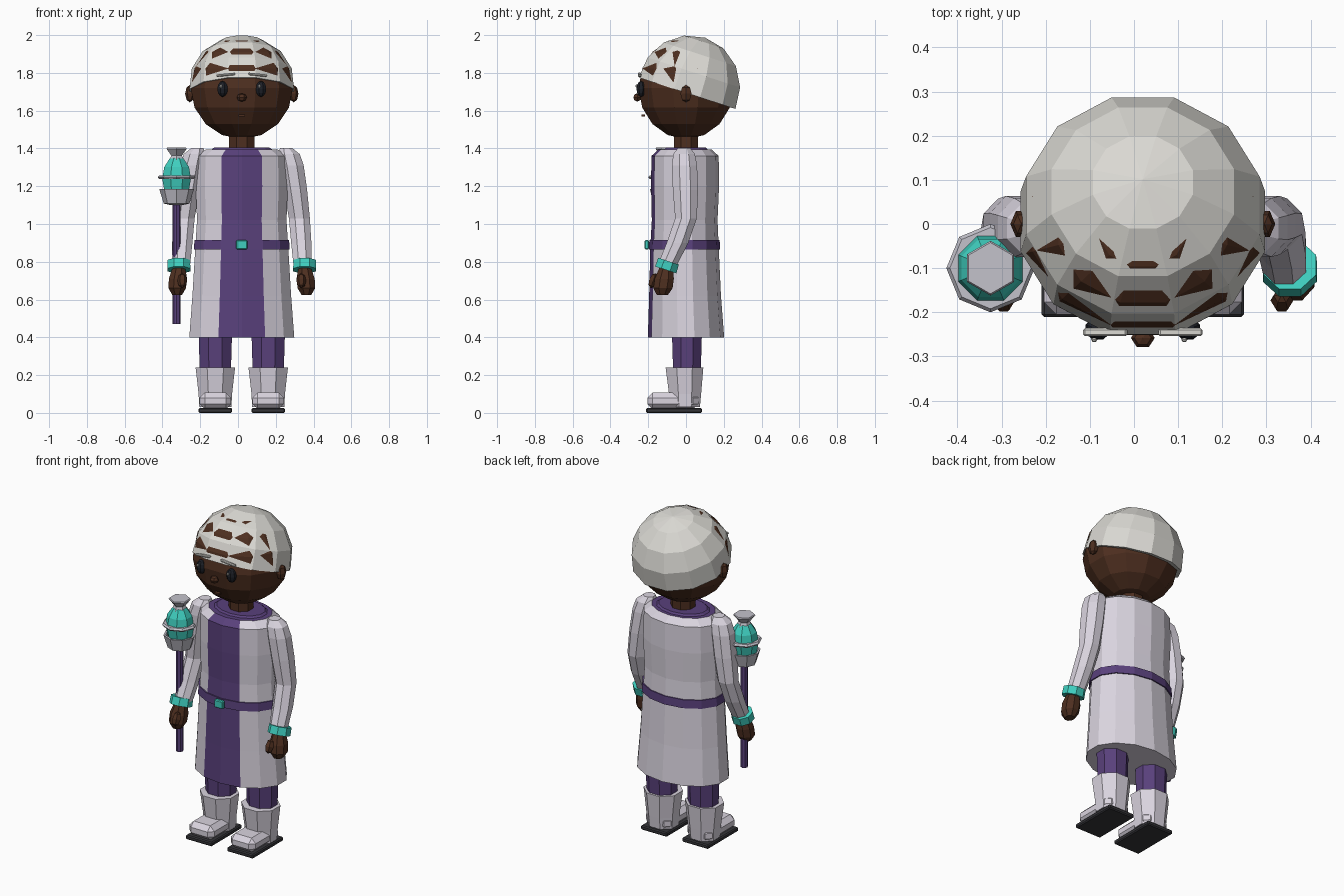
import bpy, bmesh
from math import sin, cos, pi, radians
from mathutils import Matrix, Vector

if "Cube" in bpy.data.objects:
    bpy.data.objects.remove(bpy.data.objects["Cube"])

CX = 0.02  # body centre line


def mat(name, r, g, b):
    m = bpy.data.materials.new(name)
    m.diffuse_color = (r, g, b, 1)
    m.use_nodes = True
    m.node_tree.nodes["Principled BSDF"].inputs["Base Color"].default_value = m.diffuse_color
    return m


SKIN = mat("skin", 0.075, 0.028, 0.014)
HAIR = mat("hair", 0.70, 0.69, 0.65)
CLOTH = mat("white_cloth", 0.70, 0.66, 0.74)
PURPLE = mat("purple", 0.10, 0.052, 0.20)
TEAL = mat("teal", 0.05, 0.62, 0.52)
DARK = mat("dark", 0.035, 0.035, 0.04)
EYE = mat("eye", 0.012, 0.014, 0.02)
SILVER = mat("silver", 0.55, 0.54, 0.60)


def loft(name, rings, n, mats, off=0.5, pick=None, caps=True, xf=None):
    """Skin rings (x, y, z, rx, ry); pick(ring, side) chooses the material."""
    bm = bmesh.new()
    loops = []
    for x, y, z, rx, ry in rings:
        angs = [-pi / 2 + (i + off) * 2 * pi / n for i in range(n)]
        loops.append([bm.verts.new((x + rx * cos(a), y + ry * sin(a), z)) for a in angs])
    for k in range(len(loops) - 1):
        a, b = loops[k], loops[k + 1]
        for i in range(n):
            j = (i + 1) % n
            f = bm.faces.new((a[i], a[j], b[j], b[i]))
            f.material_index = pick(k, i) if pick else 0
    if caps:
        bm.faces.new(loops[0][::-1])
        f = bm.faces.new(loops[-1])
        f.material_index = pick(len(loops), 0) if pick else 0
    bmesh.ops.remove_doubles(bm, verts=bm.verts, dist=1e-5)
    if xf:
        bm.transform(xf)
    bmesh.ops.recalc_face_normals(bm, faces=bm.faces)
    me = bpy.data.meshes.new(name)
    bm.to_mesh(me)
    bm.free()
    for m in mats:
        me.materials.append(m)
    ob = bpy.data.objects.new(name, me)
    bpy.context.collection.objects.link(ob)
    return ob


def ball(name, c, r, n, k, m, start=-90, end=90, tilt=0):
    """Ellipsoid, or a cap of one between two latitudes."""
    rings = []
    for i in range(k + 1):
        t = radians(start + (end - start) * i / k)
        w = max(cos(t), 1e-7)
        rings.append((0, 0, r[2] * sin(t), r[0] * w, r[1] * w))
    xf = Matrix.Translation(c) @ Matrix.Rotation(radians(tilt), 4, 'X')
    return loft(name, rings, n, [m], xf=xf, caps=start > -90)


def box(name, c, s, m, bevel=0, ry=0):
    bm = bmesh.new()
    bmesh.ops.create_cube(bm, size=1)
    bm.transform(Matrix.Translation(c) @ Matrix.Rotation(ry, 4, 'Y') @ Matrix.Diagonal((*s, 1)))
    if bevel:
        bmesh.ops.bevel(bm, geom=bm.edges[:], offset=bevel, segments=1, affect='EDGES')
    me = bpy.data.meshes.new(name)
    bm.to_mesh(me)
    bm.free()
    me.materials.append(m)
    ob = bpy.data.objects.new(name, me)
    bpy.context.collection.objects.link(ob)
    return ob


# Head and tilted hair cap (forehead edges just break through it)
ball("head", (CX, 0, 1.72), (0.28, 0.26, 0.27), 12, 8, SKIN)
ball("hair", (CX, 0.015, 1.72), (0.288, 0.28, 0.28), 12, 4, HAIR, start=-6, end=90, tilt=-18)
ball("nose", (CX, -0.258, 1.67), (0.027, 0.024, 0.022), 6, 4, SKIN)
box("mouth", (CX, -0.226, 1.575), (0.035, 0.02, 0.01), SKIN)

# Coat: purple front panel and yoke
coat = [(CX, 0, 0.40, 0.285, 0.202), (CX, -0.005, 0.62, 0.268, 0.19),
        (CX, -0.008, 0.88, 0.252, 0.181), (CX, -0.007, 1.02, 0.243, 0.174),
        (CX, -0.005, 1.20, 0.25, 0.18), (CX, -0.005, 1.36, 0.245, 0.178),
        (CX, -0.005, 1.395, 0.195, 0.14)]
loft("coat", coat, 14, [CLOTH, PURPLE], off=0,
     pick=lambda k, i: int(k == len(coat) or i in (0, 13)))
loft("collar", [(CX, 0, 1.38, 0.185, 0.13), (CX, 0, 1.405, 0.15, 0.105)], 14, [PURPLE], off=0)
loft("neck", [(CX, 0, 1.36, 0.072, 0.068), (CX, 0, 1.49, 0.072, 0.068)], 8, [SKIN])
loft("belt", [(CX, -0.008, 0.865, 0.26, 0.189), (CX, -0.008, 0.915, 0.257, 0.186)],
     14, [PURPLE], off=0)
box("buckle", (CX, -0.208, 0.89), (0.06, 0.024, 0.048), TEAL, 0.005)

# Paired parts
for side, s in (("left", 1), ("right", -1)):
    def X(d):
        return CX + s * d

    # face details
    ball(side + "_eye", (X(0.102), -0.238, 1.715), (0.03, 0.026, 0.042), 8, 6, EYE)
    ball(side + "_eye_glint", (X(0.102) - 0.008, -0.262, 1.73), (0.007, 0.006, 0.009), 6, 4, HAIR)
    box(side + "_brow", (X(0.085), -0.245, 1.79), (0.10, 0.018, 0.013), HAIR, 0.004, s * 0.1)
    ball(side + "_ear", (X(0.275), 0, 1.69), (0.025, 0.034, 0.046), 6, 4, SKIN)

    # sleeve with rounded shoulder
    loft(side + "_sleeve", [
        (X(0.322), -0.10, 0.78, 0.052, 0.055), (X(0.315), -0.045, 0.90, 0.058, 0.062),
        (X(0.305), 0.0, 1.03, 0.060, 0.062), (X(0.285), -0.003, 1.18, 0.066, 0.072),
        (X(0.265), -0.008, 1.31, 0.068, 0.072), (X(0.25), -0.01, 1.37, 0.062, 0.062),
        (X(0.235), -0.01, 1.402, 0.035, 0.035)], 8, [CLOTH])
    tilt = Matrix.Translation((X(0.333), -0.10, 0.78)) @ Matrix.Rotation(radians(-18), 4, 'X')
    loft(side + "_cuff", [(0, 0, -0.024, 0.066, 0.064), (0, 0, 0.024, 0.064, 0.062)],
         8, [TEAL], xf=tilt)
    # hand and thumb
    loft(side + "_hand", [
        (X(0.342), -0.125, 0.625, 0.028, 0.032), (X(0.342), -0.122, 0.66, 0.05, 0.055),
        (X(0.338), -0.115, 0.71, 0.052, 0.055), (X(0.333), -0.105, 0.77, 0.036, 0.038)], 8, [SKIN])
    ball(side + "_thumb", (X(0.315), -0.173, 0.70), (0.026, 0.026, 0.042), 6, 4, SKIN, tilt=-20)

    # trouser leg, boot and sole
    loft(side + "_trouser", [(X(0.14), 0.005, 0.18, 0.088, 0.078),
                             (X(0.14), 0.005, 0.43, 0.096, 0.086)], 8, [PURPLE])
    loft(side + "_boot_shaft", [(X(0.14), -0.005, 0.03, 0.092, 0.085),
                                (X(0.14), -0.005, 0.10, 0.096, 0.092),
                                (X(0.14), -0.008, 0.24, 0.113, 0.108)], 8, [CLOTH])
    box(side + "_boot_toe", (X(0.14), -0.07, 0.064), (0.168, 0.27, 0.088), CLOTH, 0.028)
    box(side + "_sole", (X(0.14), -0.063, 0.013), (0.178, 0.295, 0.026), DARK, 0.006)

# Staff held in the right hand
SX, SY = -0.325, -0.10
def staff(name, prof, n, m, caps=True):
    return loft(name, [(SX, SY, z, r, r) for z, r in prof], n, [m], off=0, caps=caps)


staff("staff_pole", [(0.47, 0.021), (1.11, 0.021)], 8, PURPLE)
staff("staff_cup", [(1.10, 0.03), (1.108, 0.068), (1.185, 0.092), (1.185, 0.08), (1.12, 0.05)],
      8, SILVER)
ball("staff_gem", (SX, SY, 1.24), (0.082, 0.082, 0.122), 8, 6, TEAL)
staff("staff_ring", [(1.238, 0.08), (1.238, 0.092), (1.248, 0.1), (1.258, 0.092), (1.258, 0.08)],
      8, SILVER)
staff("staff_finial", [(1.335, 0.045), (1.362, 0.032), (1.398, 0.062), (1.404, 0.058)], 6, SILVER)
